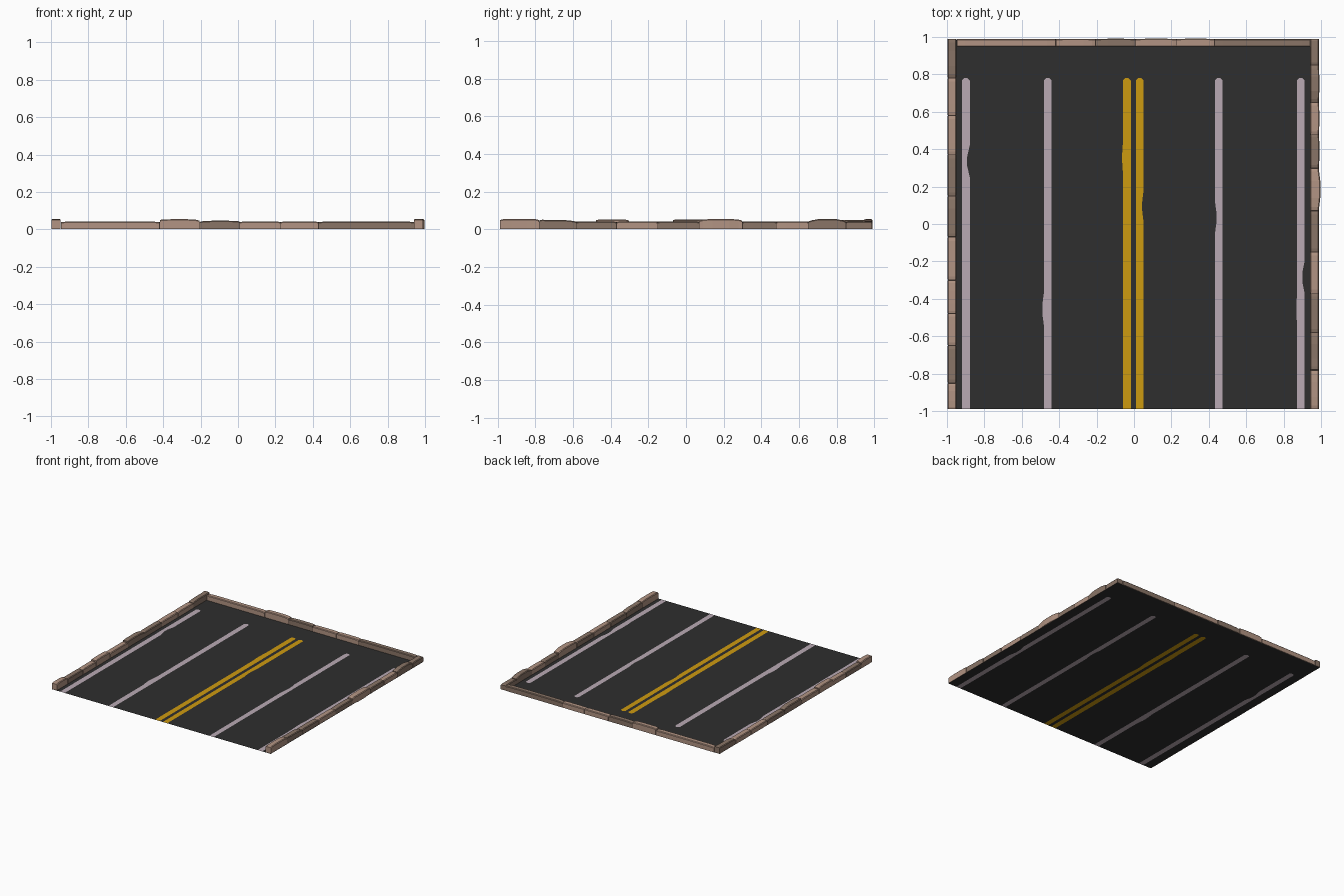
import bpy, bmesh, random
from mathutils import Vector

if "Cube" in bpy.data.objects:
    bpy.data.objects.remove(bpy.data.objects["Cube"])

random.seed(4)


def srgb(r, g, b):
    return tuple(((c / 255 + 0.055) / 1.055) ** 2.4 for c in (r, g, b)) + (1.0,)


def material(name, rgb):
    m = bpy.data.materials.new(name)
    m.diffuse_color = srgb(*rgb)
    m.use_nodes = True
    m.node_tree.nodes["Principled BSDF"].inputs["Base Color"].default_value = m.diffuse_color
    return m


ASPHALT = material("asphalt", (46, 46, 46))
WHITE = material("faded_white_paint", (186, 170, 180))
YELLOW = material("yellow_paint", (206, 155, 16))
LIGHT = material("light_kerb_stone", (178, 148, 131))
DARK = material("dark_kerb_stone", (138, 117, 103))
MORTAR = material("dark_joint", (62, 50, 44))


def make_object(name, bm, mats):
    me = bpy.data.meshes.new(name)
    bm.to_mesh(me)
    bm.free()
    for m in mats:
        me.materials.append(m)
    ob = bpy.data.objects.new(name, me)
    bpy.context.collection.objects.link(ob)
    return ob


# Road sheet: asphalt with lane lines cut in as faces
def road():
    front, back, end = -0.99, 0.985, 0.78
    # x left, x right, colour slot, chips on left edge, chips on right edge (y, inward depth)
    stripes = [
        (-0.92, -0.878, 1, [], [(0.34, 0.014)]),
        (-0.482, -0.44, 1, [(-0.45, -0.008)], []),
        (-0.059, -0.017, 2, [(0.36, -0.004)], []),
        (0.011, 0.051, 2, [], [(0.1, 0.007)]),
        (0.433, 0.473, 1, [(0.04, 0.008)], []),
        (0.872, 0.912, 1, [(-0.45, -0.004)], [(-0.28, 0.012)]),
    ]
    bm = bmesh.new()

    def face(pts, slot):
        f = bm.faces.new([bm.verts.new((x, y, 0)) for x, y in pts])
        f.material_index = slot
        f.normal_update()
        if f.normal.z < 0:
            f.normal_flip()

    def edge(x, sign, chips):
        pts = [(x, front)]
        for y, d in chips:
            pts += [(x, y - 0.09), (x + sign * d, y - 0.03), (x + sign * d, y + 0.02), (x, y + 0.08)]
        return pts + [(x, end - 0.012)]

    previous = [(-0.992, front), (-0.992, end - 0.012)]
    for xl, xr, slot, cl, cr in stripes:
        left, right = edge(xl, 1, cl), edge(xr, -1, cr)
        cap = [(xl + 0.012, end), (xr - 0.012, end)]
        face(left + cap + right[::-1], slot)
        face(previous + left[::-1], 0)
        face([left[-1]] + cap + [right[-1], (xr, back), (xl, back)], 0)
        px = previous[-1][0]
        face([previous[-1], left[-1], (xl, back), (px, back)], 0)
        previous = right
    last = [(0.99, end - 0.012), (0.99, front)]
    face(previous + last, 0)
    face([previous[-1], last[0], (0.99, back), (previous[-1][0], back)], 0)
    make_object("road", bm, [ASPHALT, WHITE, YELLOW])


# Kerb stone: chamfered section swept along its length with a slightly domed top
def stone(bm, place, a, b, h0, hm, h1, slot, width, bulge):
    g = 0.002
    a, b = a + g, b - g
    rings = []
    for t in (0, 0.08, 0.3, 0.7, 0.92, 1):
        if t in (0, 1):
            h = (h0, h1)[t] - 0.003
        else:
            k = min(1, min(t, 1 - t) / 0.3)
            h = (h0 + (h1 - h0) * t) * (1 - k) + hm * k
        o = -bulge if 0.2 < t < 0.8 else 0
        c = 0.005
        prof = [(o, 0.001), (o, h - c), (o + c, h), (width - c, h),
                (width, h - c), (width, 0.001)]
        rings.append([bm.verts.new(place(a + (b - a) * t, p, z)) for p, z in prof])
    faces = [bm.faces.new(rings[0]), bm.faces.new(rings[-1])]
    for r, s in zip(rings, rings[1:]):
        for i in range(6):
            j = (i + 1) % 6
            faces.append(bm.faces.new((r[i], r[j], s[j], s[i])))
    for f in faces:
        f.material_index = slot


def kerb(name, place, bounds, colours, heights, width, bulges={}):
    bm = bmesh.new()
    for i, (a, b) in enumerate(zip(bounds, bounds[1:])):
        h0, hm, h1 = heights.get(i, (0.042, 0.0425, 0.042))
        o = bulges.get(i, random.uniform(-0.001, 0.001))
        stone(bm, place, a, b, h0, hm, h1, int(colours[i] == "D"), width, o)
    # dark filling seen in the joints
    for a in bounds[1:-1]:
        ring = [[bm.verts.new(place(a + d, p, z)) for p, z in
                 ((0.002, 0.001), (0.002, 0.038), (width - 0.002, 0.038), (width - 0.002, 0.001))]
                for d in (-0.003, 0.003)]
        for i in range(4):
            j = (i + 1) % 4
            bm.faces.new((ring[0][i], ring[0][j], ring[1][j], ring[1][i])).material_index = 2
    bmesh.ops.recalc_face_normals(bm, faces=bm.faces)
    make_object(name, bm, [LIGHT, DARK, MORTAR])


road()
side = [-0.99, -0.78, -0.58, -0.37, -0.15, 0.07, 0.30, 0.48, 0.65, 0.85, 0.99]
kerb("right_kerb", lambda s, p, z: Vector((0.99 - p, s, z)), side, "LDDLDLDLDD",
     {0: (0.053, 0.056, 0.053), 1: (0.053, 0.049, 0.042), 5: (0.05, 0.056, 0.05),
      8: (0.045, 0.056, 0.045)}, 0.048, {5: 0.006})
kerb("left_kerb", lambda s, p, z: Vector((-0.997 + p, s, z)), [-s for s in side[::-1]], "LDLLLDDLLD",
     {0: (0.053, 0.055, 0.05), 3: (0.052, 0.053, 0.05), 5: (0.053, 0.053, 0.044),
      9: (0.044, 0.05, 0.054)}, 0.048)
kerb("back_kerb", lambda s, p, z: Vector((s, 0.99 - p, z)),
     [-0.948, -0.42, -0.205, 0.01, 0.228, 0.43, 0.942], "LLDLLD",
     {1: (0.053, 0.054, 0.05), 2: (0.043, 0.046, 0.045)}, 0.042)
